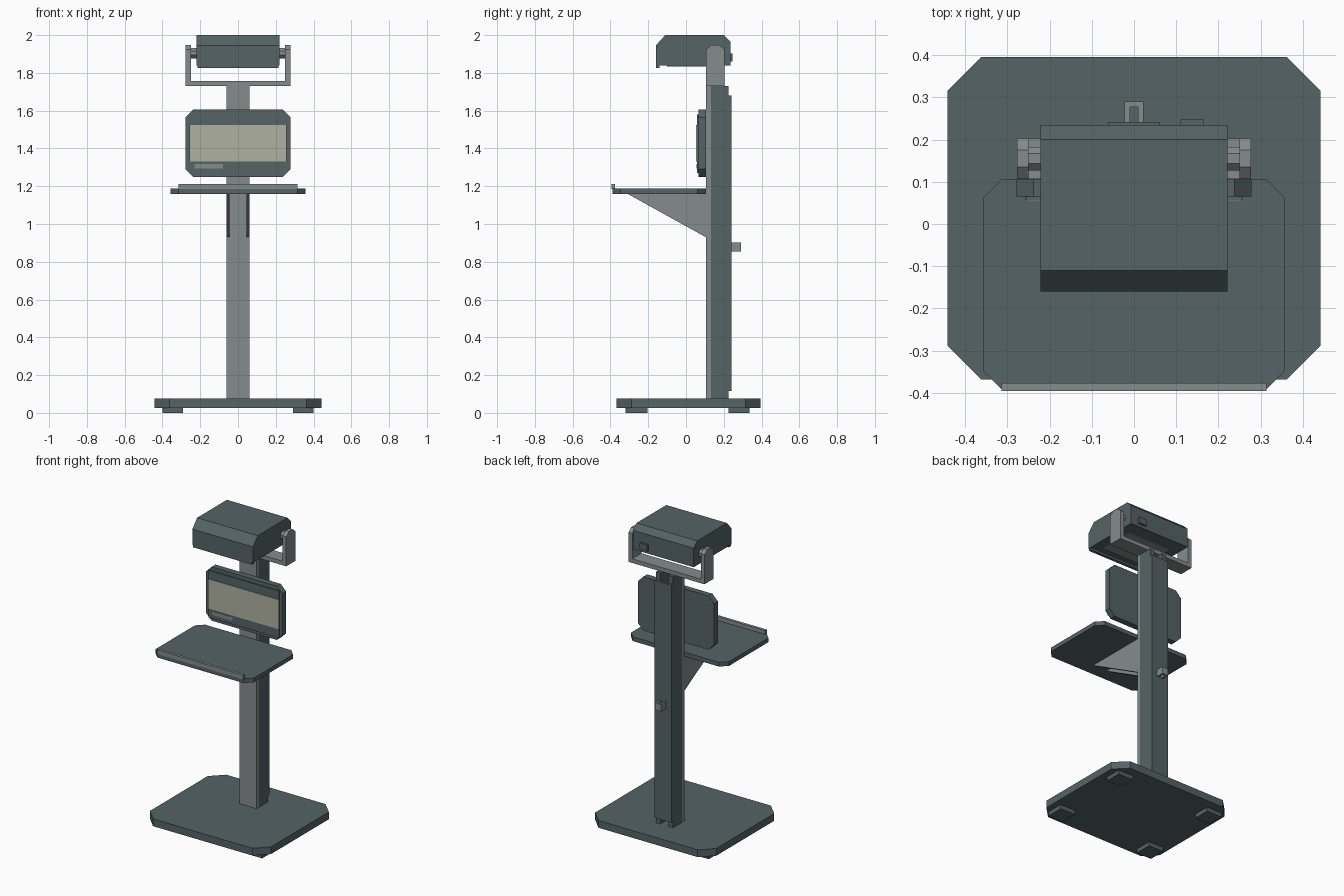
import bpy, bmesh, math

if "Cube" in bpy.data.objects:
    bpy.data.objects.remove(bpy.data.objects["Cube"])


def material(name, rgb):
    m = bpy.data.materials.new(name)
    m.diffuse_color = (*rgb, 1)
    m.use_nodes = True
    m.node_tree.nodes["Principled BSDF"].inputs["Base Color"].default_value = m.diffuse_color
    return m


SLATE = material("dark_slate", (0.089, 0.125, 0.133))
GREY = material("light_grey", (0.235, 0.262, 0.262))
CREAM = material("screen_cream", (0.429, 0.440, 0.352))


def prism(name, pts, axis, lo, hi, mat):
    """Extrude a 2D outline along an axis: z uses (x, y), y uses (x, z), x uses (y, z)."""
    place = {"x": lambda a, b, t: (t, a, b),
             "y": lambda a, b, t: (a, t, b),
             "z": lambda a, b, t: (a, b, t)}[axis]
    bm = bmesh.new()
    rings = [[bm.verts.new(place(a, b, t)) for a, b in pts] for t in (lo, hi)]
    bm.faces.new(rings[0])
    bm.faces.new(rings[1])
    n = len(pts)
    for i in range(n):
        j = (i + 1) % n
        bm.faces.new((rings[0][i], rings[0][j], rings[1][j], rings[1][i]))
    bmesh.ops.recalc_face_normals(bm, faces=bm.faces)
    me = bpy.data.meshes.new(name)
    bm.to_mesh(me)
    bm.free()
    me.materials.append(mat)
    ob = bpy.data.objects.new(name, me)
    bpy.context.collection.objects.link(ob)
    return ob


def box(name, x, y, z, mat):
    return prism(name, [(x[0], y[0]), (x[1], y[0]), (x[1], y[1]), (x[0], y[1])],
                 "z", z[0], z[1], mat)


def chamfered(a0, a1, b0, b1, c):
    return [(a0 + c, b0), (a1 - c, b0), (a1, b0 + c), (a1, b1 - c),
            (a1 - c, b1), (a0 + c, b1), (a0, b1 - c), (a0, b0 + c)]


def span(side, a, b):
    """Interval on the left (-1) or right (+1) side."""
    return tuple(sorted((side * a, side * b)))


# Base plate and feet
prism("base_plate", chamfered(-0.442, 0.442, -0.368, 0.395, 0.08), "z", 0.027, 0.075, SLATE)
for s in (-1, 1):
    for y in ((-0.32, -0.205), (0.225, 0.335)):
        box("foot", span(s, 0.29, 0.4), y, (0, 0.027), SLATE)

# Column: front plate, two side rails and a back cover
box("column_front", (-0.062, 0.062), (0.105, 0.132), (0.075, 1.73), GREY)
for s in (-1, 1):
    box("column_rail", span(s, 0.03, 0.062), (0.132, 0.225), (0.075, 1.73), SLATE)
box("column_back_cover", (-0.062, 0.062), (0.225, 0.241), (0.115, 1.68), SLATE)

# Cable hook on the back
prism("cable_hook", [(-0.022, 0.241), (-0.01, 0.241), (-0.01, 0.277), (0.01, 0.277),
                     (0.01, 0.241), (0.022, 0.241), (0.022, 0.29), (-0.022, 0.29)],
      "z", 0.855, 0.902, GREY)

# Shelf, front lip and triangular brackets
prism("shelf", chamfered(-0.358, 0.358, -0.39, 0.105, 0.043), "z", 1.16, 1.188, SLATE)
box("shelf_lip", (-0.314, 0.314), (-0.395, -0.377), (1.186, 1.213), GREY)
for s in (-1, 1):
    prism("shelf_bracket", [(0.105, 0.93), (0.105, 1.16), (-0.31, 1.16)], "x",
          *span(s, 0.044, 0.06), GREY)

# Display housing, bezel and screen
prism("display_housing", chamfered(-0.278, 0.278, 1.25, 1.605, 0.04), "y", 0.065, 0.105, SLATE)
box("display_bezel", (-0.257, 0.257), (0.058, 0.065), (1.27, 1.58), SLATE)
box("display_screen", (-0.256, 0.256), (0.054, 0.058), (1.33, 1.525), CREAM)
box("display_footer_bar", (-0.23, -0.08), (0.056, 0.058), (1.295, 1.318), GREY)

# Yoke: crossbar, arms and pivots
box("yoke_crossbar", (-0.25, 0.25), (0.107, 0.203), (1.73, 1.757), GREY)
arm = [(0.107, 1.73), (0.203, 1.73), (0.203, 1.925), (0.175, 1.948), (0.135, 1.948), (0.107, 1.925)]
pivot = [(0.155 + 0.03 * math.cos(math.radians(22.5 + 45 * i)),
          1.905 + 0.03 * math.sin(math.radians(22.5 + 45 * i))) for i in range(8)]
for s in (-1, 1):
    prism("yoke_arm", arm, "x", *span(s, 0.25, 0.277), GREY)
    prism("yoke_pivot", pivot, "x", *span(s, 0.215, 0.25), GREY)

# Overhead unit with front lip, underside panel and rear button
prism("head_body", [(-0.16, 1.84), (0.235, 1.84), (0.235, 1.965), (0.20, 2.0),
                    (-0.11, 2.0), (-0.16, 1.945)], "x", -0.221, 0.221, SLATE)
box("head_front_lip", (-0.215, 0.215), (-0.16, -0.14), (1.826, 1.84), SLATE)
box("head_under_panel", (-0.16, 0.16), (-0.1, 0.15), (1.835, 1.84), GREY)
box("head_rear_button", (0.11, 0.165), (0.235, 0.247), (1.86, 1.902), SLATE)
